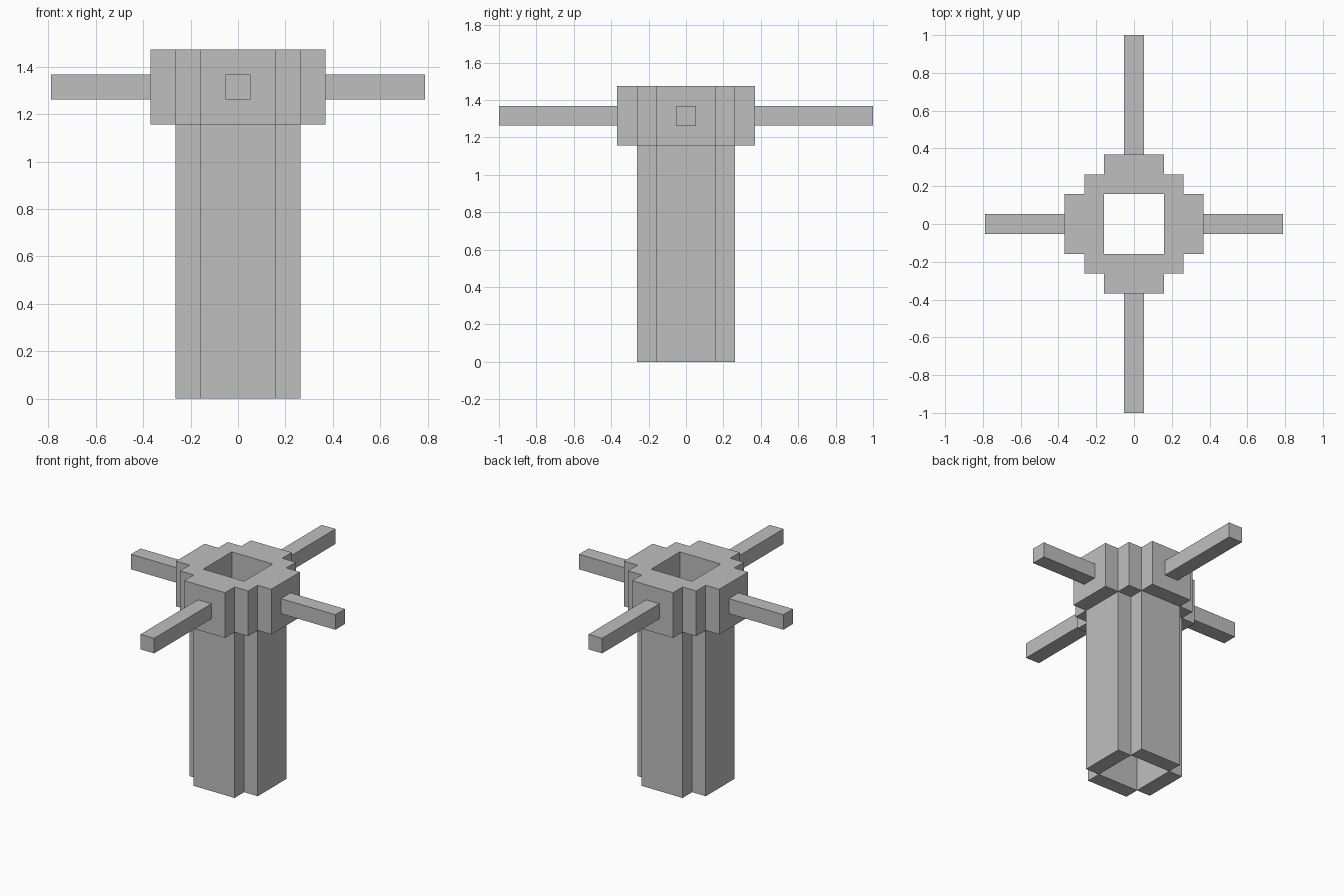
import bpy
import bmesh
from math import pi
from mathutils import Matrix, Vector

cube = bpy.data.objects.get("Cube")
if cube:
    bpy.data.objects.remove(cube, do_unlink=True)

U = 2 / 19  # block size: the long arms span 19 blocks

grey = bpy.data.materials.new("plain grey")
grey.use_nodes = True
colour = (0.52, 0.52, 0.52, 1)
grey.diffuse_color = colour
bsdf = next(n for n in grey.node_tree.nodes if n.type == 'BSDF_PRINCIPLED')
bsdf.inputs["Base Color"].default_value = colour


def finish(name, bm):
    """Turn a bmesh in block units into a grey object."""
    bmesh.ops.scale(bm, vec=(U, U, U), verts=bm.verts)
    bmesh.ops.recalc_face_normals(bm, faces=bm.faces)
    mesh = bpy.data.meshes.new(name)
    bm.to_mesh(mesh)
    bm.free()
    mesh.materials.append(grey)
    obj = bpy.data.objects.new(name, mesh)
    bpy.context.collection.objects.link(obj)
    return obj


def box(name, low, high, turn=0):
    """Box between two corners, turned about z by quarter turns."""
    low, high = Vector(low), Vector(high)
    bm = bmesh.new()
    bmesh.ops.create_cube(bm, size=1)
    bmesh.ops.scale(bm, vec=high - low, verts=bm.verts)
    bmesh.ops.translate(bm, vec=(low + high) / 2, verts=bm.verts)
    bmesh.ops.rotate(bm, cent=(0, 0, 0), verts=bm.verts,
                     matrix=Matrix.Rotation(turn * pi / 2, 3, 'Z'))
    return finish(name, bm)


# Shaft walls and arms, one of each per side
for turn, side in enumerate(("left", "back", "right", "front")):
    box(f"{side}_shaft_wall", (1.5, -1.5, 0), (2.5, 1.5, 11), turn)
    reach = 7.5 if turn % 2 == 0 else 9.5
    box(f"{side}_arm", (3.5, -0.5, 12), (reach, 0.5, 13), turn)

# Stepped head ring around the square shaft opening
quarter = [(1.5, -1.5), (2.5, -2.5), (2.5, -1.5), (3.5, -1.5),
           (3.5, 1.5), (2.5, 1.5), (2.5, 2.5), (1.5, 1.5)]
bm = bmesh.new()
for turn in range(4):
    spin = Matrix.Rotation(turn * pi / 2, 3, 'Z')
    for z in (11, 14):
        bm.faces.new([bm.verts.new(spin @ Vector((x, y, z))) for x, y in quarter])
    # Outer steps and the inner wall; the diagonal seams stay open and merge
    for i in (1, 2, 3, 4, 5, 7):
        a, b = quarter[i], quarter[(i + 1) % 8]
        corners = [(*a, 11), (*b, 11), (*b, 14), (*a, 14)]
        bm.faces.new([bm.verts.new(spin @ Vector(c)) for c in corners])
bmesh.ops.remove_doubles(bm, verts=bm.verts, dist=0.001)
finish("head_ring", bm)
